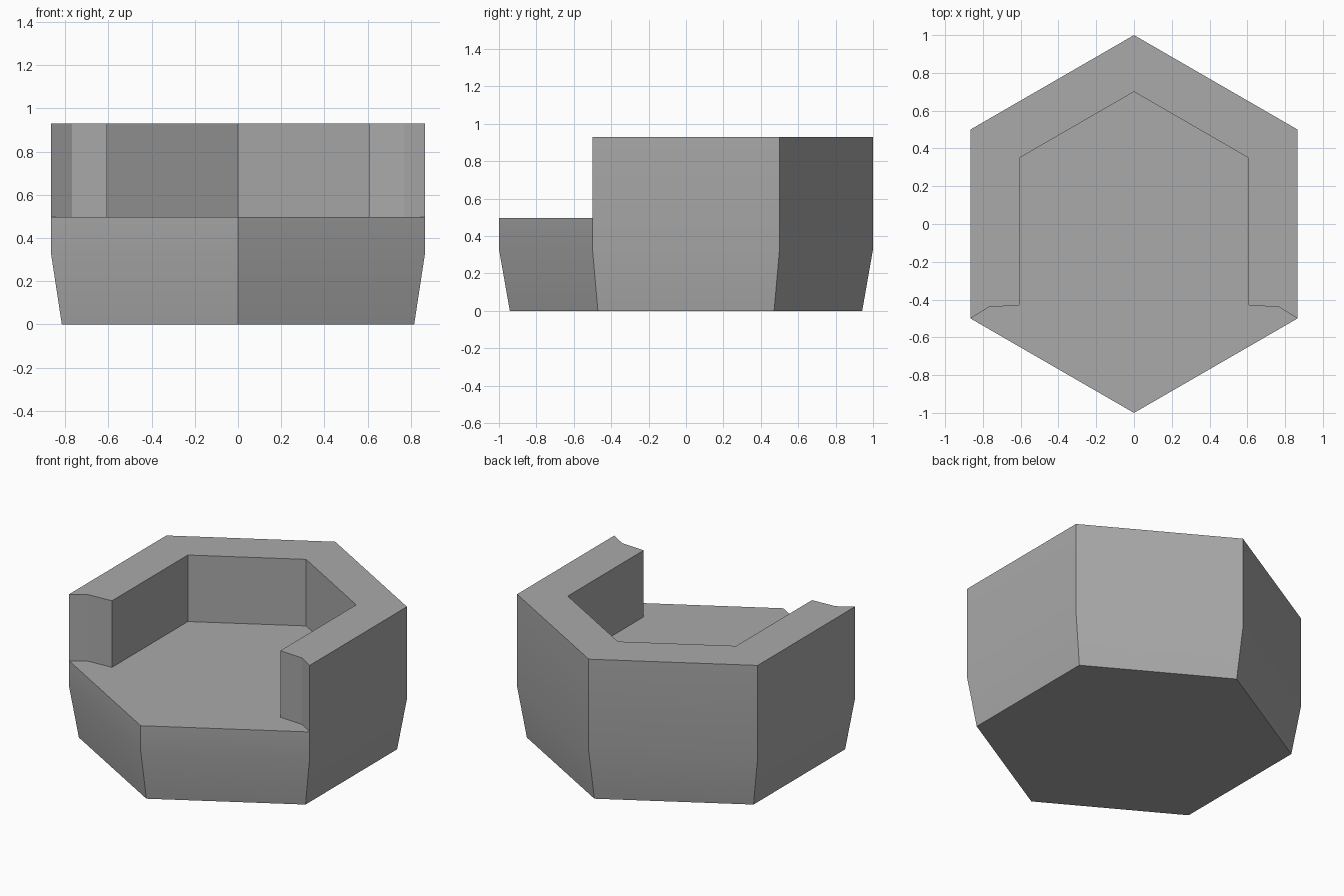
import bpy
import bmesh
from math import radians, sin, cos

cube = bpy.data.objects.get("Cube")
if cube:
    bpy.data.objects.remove(cube, do_unlink=True)

grey = bpy.data.materials.new("plain grey")
grey.use_nodes = True
colour = (0.4, 0.4, 0.4, 1)
grey.diffuse_color = colour
grey.node_tree.nodes["Principled BSDF"].inputs["Base Color"].default_value = colour


def hexagon(radius):
    # Points at the front and back, flat sides left and right
    return [(radius * sin(radians(60 * i)), radius * cos(radians(60 * i))) for i in range(6)]


def loft(name, sections):
    """Join outlines of equal length, given as (outline, height), into a closed solid."""
    bm = bmesh.new()
    rings = [[bm.verts.new((x, y, z)) for x, y in outline] for outline, z in sections]
    for low, high in zip(rings, rings[1:]):
        for i in range(len(low)):
            j = (i + 1) % len(low)
            bm.faces.new((low[i], low[j], high[j], high[i]))
    bm.faces.new(rings[0])
    bm.faces.new(rings[-1])
    bmesh.ops.recalc_face_normals(bm, faces=bm.faces)
    mesh = bpy.data.meshes.new(name)
    bm.to_mesh(mesh)
    bm.free()
    mesh.materials.append(grey)
    obj = bpy.data.objects.new(name, mesh)
    bpy.context.collection.objects.link(obj)
    return obj


# Hexagonal block, tapered at the foot
basin = loft("hexagonal_basin", [(hexagon(0.942), 0), (hexagon(1), 0.33), (hexagon(1), 0.93)])

# Recess outline: right half from the back point round to the open front
half = [(0.606, 0.35), (0.606, -0.43), (0.768, -0.44), (0.866, -0.5), (0.964, -0.56), (0.964, -1.2)]
outline = [(0, 0.7)] + half + [(-x, y) for x, y in reversed(half)]
cutter = loft("recess_cutter", [(outline, 0.497), (outline, 1.2)])
cutter.hide_render = True

# Cut the recess, then drop the cutter
cut = basin.modifiers.new("recess", "BOOLEAN")
cut.operation = "DIFFERENCE"
cut.solver = "EXACT"
cut.object = cutter
bpy.context.view_layer.objects.active = basin
basin.select_set(True)
bpy.ops.object.modifier_apply(modifier=cut.name)
bpy.data.objects.remove(cutter, do_unlink=True)

# Soft bend at the foot, crisp edges elsewhere
bpy.ops.object.shade_smooth_by_angle(angle=radians(20))
